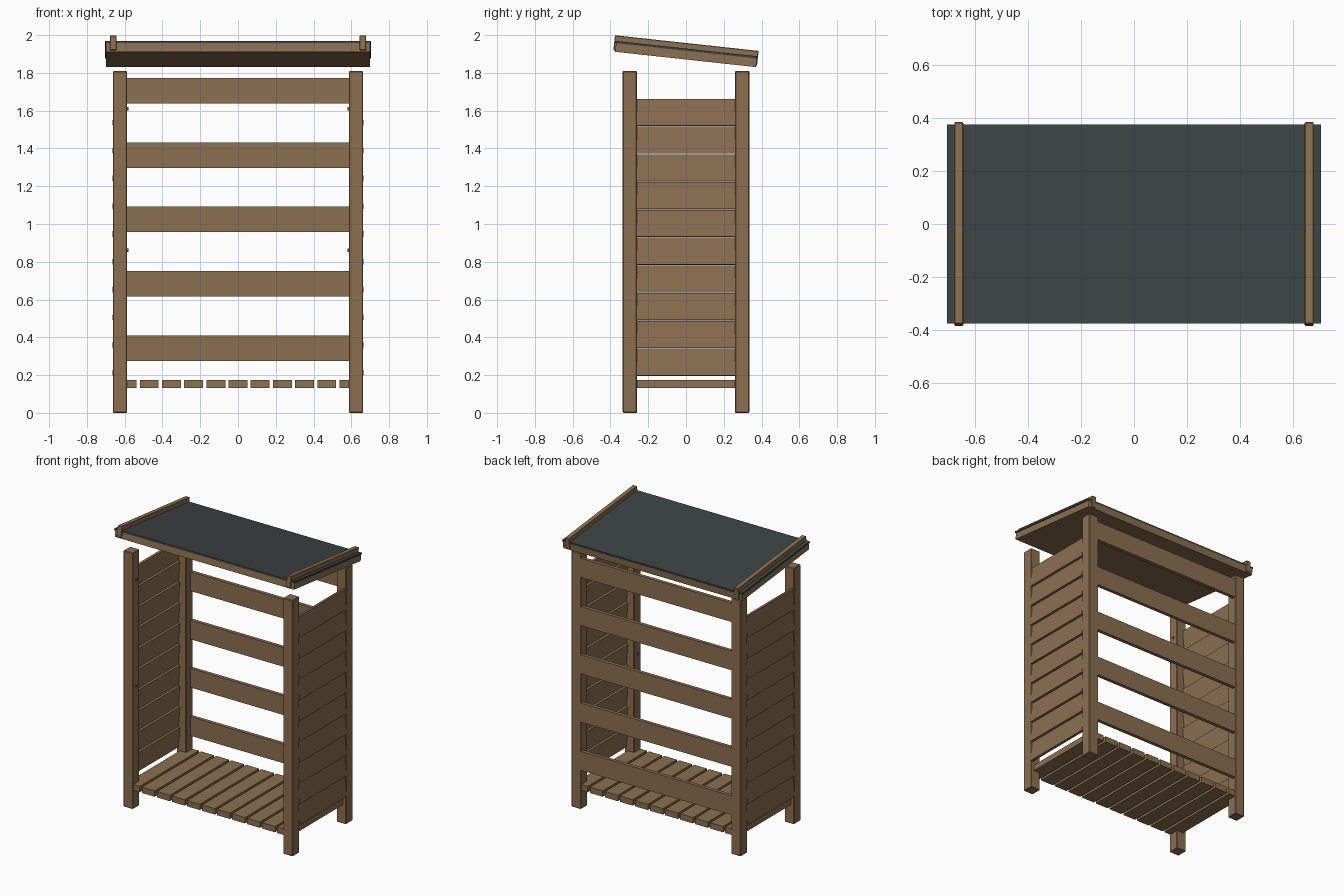
import bpy, math
from mathutils import Matrix, Vector

if "Cube" in bpy.data.objects:
    bpy.data.objects.remove(bpy.data.objects["Cube"])


def material(name, rgb):
    m = bpy.data.materials.new(name)
    m.diffuse_color = (*rgb, 1)
    m.use_nodes = True
    m.node_tree.nodes["Principled BSDF"].inputs["Base Color"].default_value = m.diffuse_color
    return m


WOOD = material("brown wood", (0.26, 0.16, 0.082))
FELT = material("dark grey felt", (0.045, 0.055, 0.055))


def box(name, centre, size, mat=WOOD, tilt=Matrix(), bevel=0.0):
    """Box with its size baked into the mesh, rotated by tilt about its centre."""
    bpy.ops.mesh.primitive_cube_add(size=1)
    ob = bpy.context.object
    ob.name = name
    ob.data.transform(Matrix.Translation(Vector(centre)) @ tilt @ Matrix.Diagonal((*size, 1)))
    ob.data.materials.append(mat)
    if bevel:
        b = ob.modifiers.new("soft edges", 'BEVEL')
        b.width = bevel
        b.segments = 1
    return ob


# Corner posts, with small pegs on the inside of the front ones
for sx in (-1, 1):
    for sy in (-1, 1):
        box("front_post" if sy < 0 else "back_post",
            (sx * 0.625, sy * 0.2975, 0.905), (0.075, 0.075, 1.81), bevel=0.004)
    for z in (0.155, 0.86, 1.61):
        bpy.ops.mesh.primitive_cylinder_add(vertices=12, radius=0.009, depth=0.02,
                                            location=(sx * 0.59, -0.2975, z),
                                            rotation=(0, math.pi / 2, 0))
        peg = bpy.context.object
        peg.name = "post_peg"
        peg.data.materials.append(WOOD)

# Back slats, flush with the rear of the posts
for i in range(5):
    box("back_slat", (0, 0.321, 0.342 + i * 0.341), (1.18, 0.025, 0.135))

# Floor slats running front to back
for i in range(-5, 6):
    box("floor_slat", (i * 0.1175, 0, 0.153), (0.1, 0.66, 0.042))

# Side cladding: tilted boards, each overlapping the one below
for sx in (-1, 1):
    for i in range(10):
        bottom = 0.197 + i * 0.147
        lean = Matrix.Rotation(-sx * math.radians(5), 4, 'Y')
        box("side_board", (sx * 0.6505, 0, bottom + 0.071), (0.018, 0.525, 0.143), tilt=lean)

# Sloping roof: board, felt and two battens
slope = Matrix.Rotation(-math.radians(6.2), 4, 'X')
box("roof_board", (0, 0, 1.894), (1.4, 0.75, 0.046), tilt=slope)
box("roof_felt", (0, 0, 1.923), (1.41, 0.755, 0.012), FELT, slope)
for sx in (-1, 1):
    box("roof_batten", (sx * 0.661, 0, 1.918), (0.034, 0.765, 0.08), tilt=slope, bevel=0.003)
